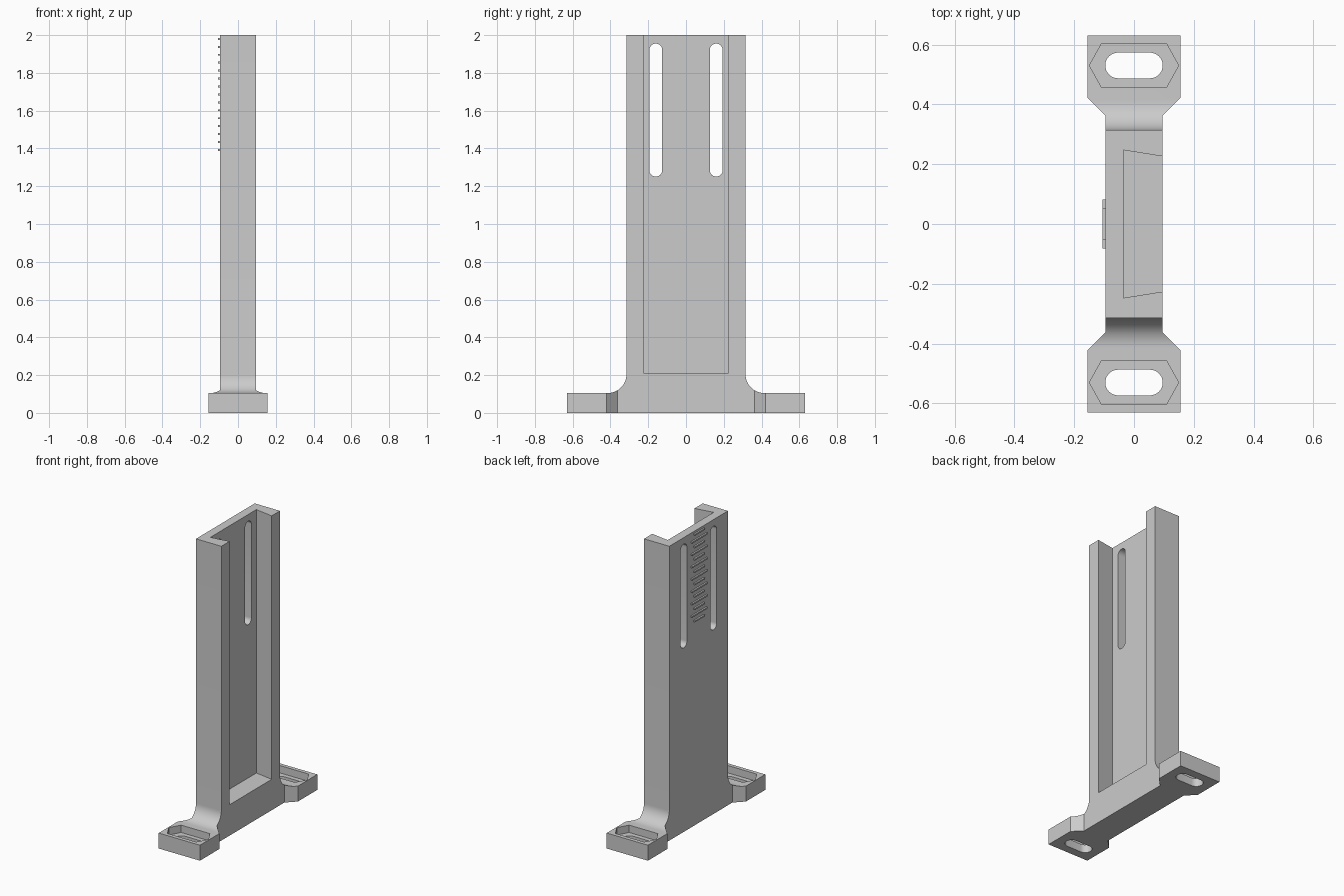
import bpy
import bmesh
from math import sin, cos, pi, radians

default = bpy.data.objects.get("Cube")
if default:
    bpy.data.objects.remove(default, do_unlink=True)

grey = bpy.data.materials.new("light grey")
grey.use_nodes = True
grey.diffuse_color = (0.6, 0.6, 0.6, 1)
grey.node_tree.nodes["Principled BSDF"].inputs["Base Color"].default_value = (0.6, 0.6, 0.6, 1)


def prism(name, outline, axis, lo, hi):
    """Extrude a 2D outline: (y, z) along x, or (x, y) along z."""
    place = (lambda p, t: (t, p[0], p[1])) if axis == "x" else (lambda p, t: (p[0], p[1], t))
    bm = bmesh.new()
    n = len(outline)
    low = [bm.verts.new(place(p, lo)) for p in outline]
    high = [bm.verts.new(place(p, hi)) for p in outline]
    bm.faces.new(low)
    bm.faces.new(high)
    for i in range(n):
        j = (i + 1) % n
        bm.faces.new((low[i], low[j], high[j], high[i]))
    bmesh.ops.recalc_face_normals(bm, faces=bm.faces)
    mesh = bpy.data.meshes.new(name)
    bm.to_mesh(mesh)
    bm.free()
    mesh.materials.append(grey)
    ob = bpy.data.objects.new(name, mesh)
    bpy.context.collection.objects.link(ob)
    return ob


def activate(ob):
    bpy.ops.object.select_all(action="DESELECT")
    ob.select_set(True)
    bpy.context.view_layer.objects.active = ob


def boolean(ob, tool, operation="DIFFERENCE"):
    tool.hide_render = True
    mod = ob.modifiers.new("cut", "BOOLEAN")
    mod.operation = operation
    mod.solver = "EXACT"
    mod.object = tool
    activate(ob)
    bpy.ops.object.modifier_apply(modifier=mod.name)
    bpy.data.objects.remove(tool, do_unlink=True)


def slot(cx, cy, half, r, upright=False, steps=16):
    """Outline of a round-ended slot."""
    pts = []
    for side in (1, -1):
        for i in range(steps + 1):
            a = -pi / 2 + pi * i / steps
            u, v = side * (half - r + r * cos(a)), side * r * sin(a)
            pts.append((cx - v, cy + u) if upright else (cx + u, cy + v))
    return pts


# Side profile: upright wall flowing through fillets into the two feet
foot_h, wall, r = 0.105, 0.315, 0.1
half = [(0.7, 0), (0.7, foot_h)]
for i in range(17):
    a = pi / 2 * i / 16
    half.append((wall + r - r * sin(a), foot_h + r - r * cos(a)))
half.append((wall, 2))
bracket = prism("bracket", half + [(-y, z) for y, z in reversed(half)], "x", -0.3, 0.3)

# Plan outline: narrow body widening to the feet
quarter = [(0.095, 0.362), (0.155, 0.422), (0.155, 0.63)]
right = [(x, -y) for x, y in reversed(quarter)] + quarter
plan = prism("plan_cutter", right + [(-x, y) for x, y in reversed(right)], "z", -0.1, 2.1)
boolean(bracket, plan, "INTERSECT")

# Dovetail channel open at the top and on the left side
dovetail = [(-0.035, -0.247), (0.115, -0.223), (0.115, 0.223), (-0.035, 0.247)]
boolean(bracket, prism("channel_cutter", dovetail, "z", 0.21, 2.1))

for side in (1, -1):
    # Long adjustment slots through the thin wall
    boolean(bracket, prism("wall_slot_cutter", slot(side * 0.16, 1.603, 0.352, 0.034, True), "x", -0.2, 0.05))
    # Stretched hexagonal recess and mounting slot in each foot
    c = side * 0.53
    hexagon = [(0.149, c), (0.108, c + 0.074), (-0.108, c + 0.074),
               (-0.149, c), (-0.108, c - 0.074), (0.108, c - 0.074)]
    boolean(bracket, prism("recess_cutter", hexagon, "z", 0.055, 0.2))
    boolean(bracket, prism("foot_slot_cutter", slot(0, c, 0.096, 0.043), "z", -0.1, 0.2))

activate(bracket)
bpy.ops.object.shade_smooth_by_angle(angle=radians(30))

# Raised scale marks, alternating short and long
for i in range(15):
    w = 0.082 if i % 2 else 0.053
    z = 1.98 - i * 0.042
    mark = [(-w, z - 0.005), (w, z - 0.005), (w, z + 0.005), (-w, z + 0.005)]
    prism(f"scale_mark_{i + 1}", mark, "x", -0.106, -0.09)
